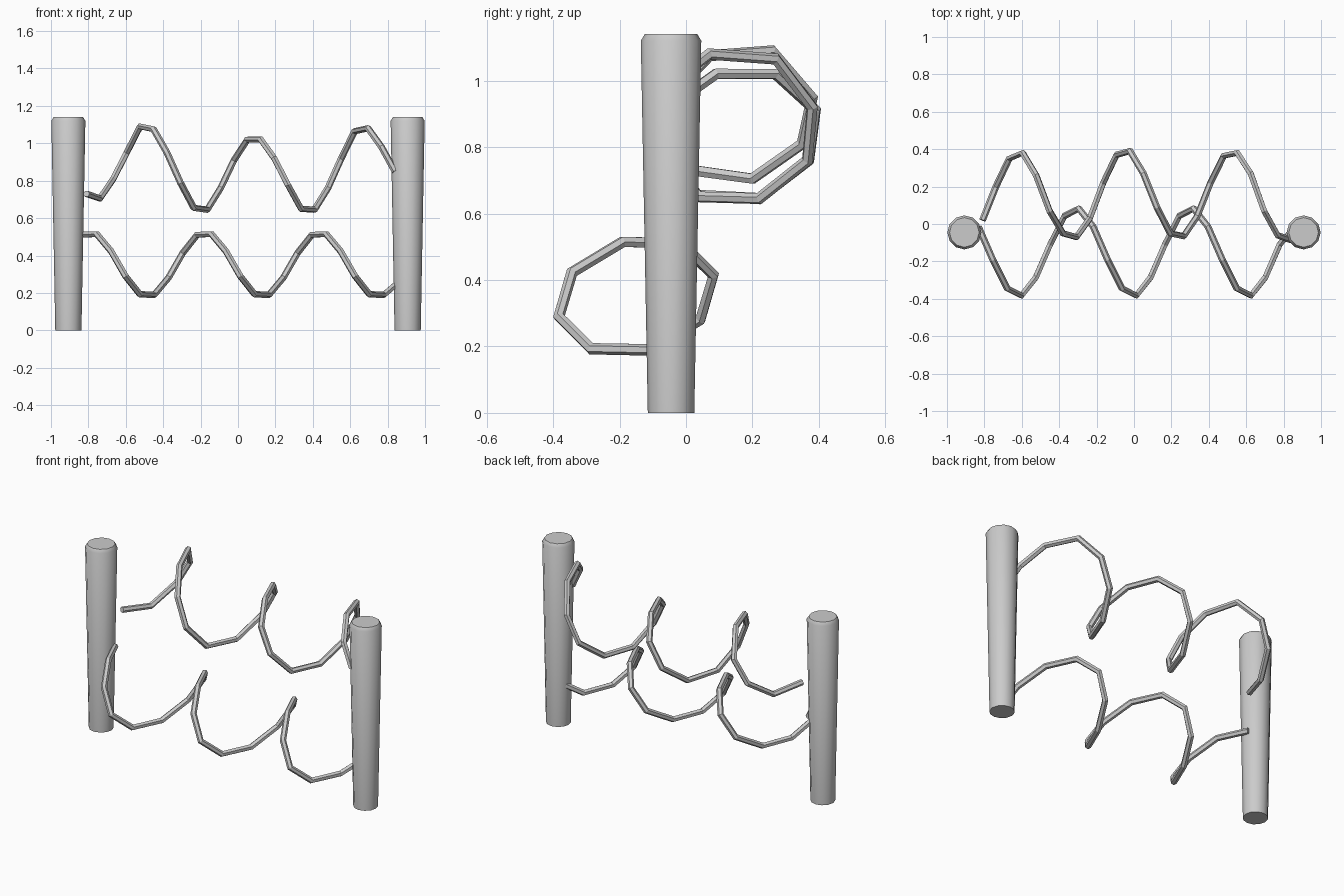
import bpy, bmesh, math

if "Cube" in bpy.data.objects:
    bpy.data.objects.remove(bpy.data.objects["Cube"])

# posts: 12-sided tapered rings, slightly chamfered at the top
SIDES = 12
PROFILE = [(0.070, 0.0), (0.091, 1.12), (0.079, 1.14)]


def add_post(name, x, y=-0.045):
    bm = bmesh.new()
    rings = []
    for r, z in PROFILE:
        rings.append([bm.verts.new((r * math.cos(2 * math.pi * i / SIDES),
                                    r * math.sin(2 * math.pi * i / SIDES), z))
                      for i in range(SIDES)])
    for low, high in zip(rings, rings[1:]):
        for i in range(SIDES):
            j = (i + 1) % SIDES
            bm.faces.new((low[i], low[j], high[j], high[i]))
    bm.faces.new(rings[0][::-1])
    bm.faces.new(rings[-1])
    mesh = bpy.data.meshes.new(name)
    bm.to_mesh(mesh)
    bm.free()
    ob = bpy.data.objects.new(name, mesh)
    ob.location = (x, y, 0)
    bpy.context.collection.objects.link(ob)
    bpy.ops.object.select_all(action='DESELECT')
    ob.select_set(True)
    bpy.context.view_layer.objects.active = ob
    bpy.ops.object.shade_smooth_by_angle(angle=math.radians(40))


# coils: low-poly six-sided wire along a polyline
def add_coil(name, points, radius=0.018):
    curve = bpy.data.curves.new(name, 'CURVE')
    curve.dimensions = '3D'
    curve.bevel_depth = radius
    curve.bevel_resolution = 1
    curve.use_fill_caps = True
    spline = curve.splines.new('POLY')
    spline.points.add(len(points) - 1)
    for p, co in zip(spline.points, points):
        p.co = (*co, 1)
    spline.use_smooth = False
    ob = bpy.data.objects.new(name, curve)
    bpy.context.collection.objects.link(ob)


add_post("left_post", -0.907)
add_post("right_post", 0.907)

# lower coil: regular skewed-ellipse helix, eight segments per turn
lower = []
for k in range(-1, 21):
    a = math.radians(10 + 45 * k)
    lower.append((-0.755 + 0.0767 * k,
                  -0.15 - 0.236 * math.sin(a),
                  0.352 + 0.174 * math.cos(a + math.radians(11))))
lower.append((0.85, -0.03, 0.25))
add_coil("lower_coil", lower)

# upper coil: uneven hand-bent turns, (y, z) at equal steps along x
UPPER = [(0.02, 0.73), (0.20, 0.705), (0.35, 0.81), (0.38, 0.95),
         (0.26, 1.09), (0.07, 1.075), (-0.05, 0.95), (-0.07, 0.79),
         (0.03, 0.655), (0.22, 0.645), (0.37, 0.76), (0.39, 0.91),
         (0.27, 1.02), (0.09, 1.02), (-0.05, 0.92), (-0.065, 0.78),
         (0.04, 0.65), (0.22, 0.645), (0.365, 0.76), (0.38, 0.92),
         (0.27, 1.065), (0.07, 1.08), (-0.06, 0.98), (-0.085, 0.85)]
add_coil("upper_coil", [(-0.81 + 0.0717 * k, y, z)
                        for k, (y, z) in enumerate(UPPER)])
